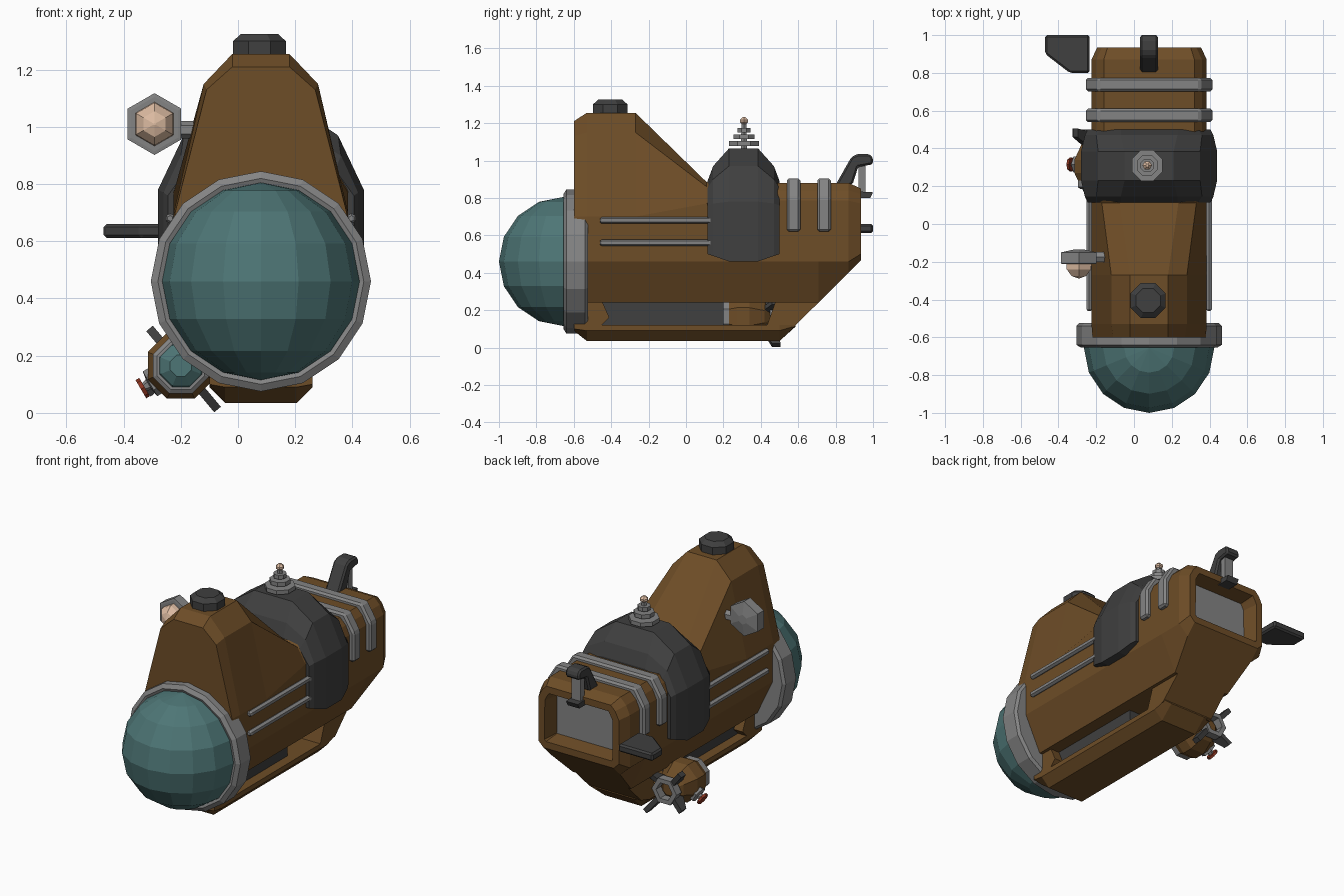
import bpy, bmesh, math
from mathutils import Vector

cube = bpy.data.objects.get("Cube")
if cube:
    bpy.data.objects.remove(cube, do_unlink=True)

CX = 0.08  # centre line of the vessel


def material(name, r, g, b):
    m = bpy.data.materials.new(name)
    m.use_nodes = True
    m.diffuse_color = (r, g, b, 1)
    m.node_tree.nodes["Principled BSDF"].inputs["Base Color"].default_value = (r, g, b, 1)
    return m


brown = material("brown_paint", 0.155, 0.074, 0.02)
dark = material("dark_metal", 0.05, 0.05, 0.05)
grey = material("grey_metal", 0.23, 0.23, 0.23)
teal = material("teal_glass", 0.075, 0.18, 0.18)
beige = material("lamp_beige", 0.72, 0.5, 0.36)
red = material("valve_red", 0.25, 0.035, 0.015)


def finish(name, bm, mats, bevel=0):
    bmesh.ops.recalc_face_normals(bm, faces=bm.faces)
    me = bpy.data.meshes.new(name)
    bm.to_mesh(me)
    bm.free()
    for m in mats:
        me.materials.append(m)
    ob = bpy.data.objects.new(name, me)
    bpy.context.collection.objects.link(ob)
    if bevel:
        mod = ob.modifiers.new("bevel", "BEVEL")
        mod.width, mod.segments = bevel, 1
    return ob


def skin(rings):
    """Bridge equal rings of points and cap both ends."""
    bm = bmesh.new()
    rows = [[bm.verts.new(p) for p in ring] for ring in rings]
    n = len(rows[0])
    for a, b in zip(rows, rows[1:]):
        for i in range(n):
            j = (i + 1) % n
            bm.faces.new((a[i], a[j], b[j], b[i]))
    bm.faces.new(rows[0])
    bm.faces.new(rows[-1])
    return bm


def sections(parts):
    """Mirror half profiles (half width, z) placed along y."""
    return [[(CX + w, y, z) for w, z in half] + [(CX - w, y, z) for w, z in reversed(half)]
            for y, half in parts]


def loft(name, parts, mat, bevel=0):
    return finish(name, skin(sections(parts)), [mat], bevel)


def prism(name, yz, half, mat, bevel=0, cx=CX):
    return finish(name, skin([[(cx + s, y, z) for y, z in yz] for s in (-half, half)]), [mat], bevel)


def lathe(name, origin, axis, profile, sides, mat, turn=0.0, bevel=0):
    """Revolve (radius, offset) pairs around an axis."""
    a, o = Vector(axis).normalized(), Vector(origin)
    u = Vector((0, 0, 1)) if abs(a.z) < 0.9 else Vector((1, 0, 0))
    v = a.cross(u).normalized()
    u = v.cross(a)
    angles = [turn + math.tau * i / sides for i in range(sides)]
    rings = [[o + a * h + r * (u * math.cos(t) + v * math.sin(t)) for t in angles] for r, h in profile]
    return finish(name, skin(rings), [mat], bevel)


# Main hull with the tall tower at the front
low = [(0.2, 0.24), (0.305, 0.46)]
tower = low + [(0.305, 0.7), (0.2, 1.15), (0.1, 1.255)]
stern = low + [(0.305, 0.785), (0.28, 0.84), (0.24, 0.88)]
hull = skin(sections([
    (-0.6, low + [(0.3, 0.7), (0.19, 1.13), (0.1, 1.21)]),
    (-0.53, tower), (-0.27, tower),
    (0.11, low + [(0.305, 0.77), (0.25, 0.86), (0.155, 0.885)]),
    (0.13, stern), (0.708, stern),
    (0.87, [(0.24, 0.4), (0.305, 0.46)] + stern[2:]),
    (0.935, [(0.24, 0.465), (0.275, 0.5), (0.275, 0.77), (0.25, 0.82), (0.22, 0.85)])]))
# Sunken stern opening with a grey back wall
hull.faces.ensure_lookup_table()
rear = hull.faces[-1]
bmesh.ops.recalc_face_normals(hull, faces=hull.faces)
bmesh.ops.inset_region(hull, faces=[rear], thickness=0.045)
bmesh.ops.inset_region(hull, faces=[rear], thickness=0.015, depth=-0.1)
rear.material_index = 1
finish("hull", hull, [brown, grey])

# Keel runner, posts and the dark core between them
keel = [(0.125, 0.035), (0.18, 0.09), (0.18, 0.12)]
loft("keel", [(-0.6, [(0.125, 0.09), (0.18, 0.1), (0.18, 0.12)]), (-0.53, keel), (0.5, keel),
              (0.586, [(0.125, 0.112), (0.175, 0.116), (0.18, 0.12)])], brown)
prism("keel_front_post", [(-0.6, 0.1), (-0.47, 0.1), (-0.41, 0.16), (-0.45, 0.25), (-0.6, 0.25)], 0.18, brown)
prism("keel_rear_post", [(0.43, 0.11), (0.576, 0.11), (0.708, 0.24), (0.7, 0.25), (0.48, 0.25)], 0.18, brown)
prism("keel_core", [(-0.45, 0.11), (0.2, 0.11), (0.2, 0.25), (-0.45, 0.25)], 0.12, dark)

# Front glass dome and its collar
bm = bmesh.new()
bmesh.ops.create_uvsphere(bm, u_segments=16, v_segments=8, radius=0.345)
bmesh.ops.translate(bm, verts=bm.verts, vec=(CX, -0.655, 0.46))
bmesh.ops.bisect_plane(bm, geom=bm.verts[:] + bm.edges[:] + bm.faces[:], plane_co=(0, -0.62, 0),
                       plane_no=(0, 1, 0), clear_outer=True)
finish("front_dome", bm, [teal])
lathe("dome_collar", (CX, -0.655, 0.46), (0, 1, 0),
      [(0.335, 0.01), (0.36, 0), (0.385, 0.015), (0.385, 0.115), (0.37, 0.13)], 16, grey)

# Dark cowl over the middle of the hull
cowl = [(0.115, [(0.325, 0.5), (0.325, 0.76), (0.26, 0.85), (0.15, 0.89)]),
        (0.145, [(0.34, 0.49), (0.34, 0.77), (0.28, 0.9), (0.15, 0.97)]),
        (0.23, [(0.36, 0.46), (0.36, 0.78), (0.27, 0.97), (0.13, 1.065)])]
loft("middle_cowl", cowl + [(0.615 - y, half) for y, half in reversed(cowl)], dark)

# Stern bands
for i, y in enumerate((0.575, 0.738)):
    half = [(0.335, 0.62), (0.335, 0.8), (0.27, 0.905)]
    loft(f"stern_band_{i + 1}", [(y - 0.036, half), (y + 0.036, half)], grey, 0.012)

# Side rails
for side, s in (("left", 1), ("right", -1)):
    for level, z in (("upper", 0.68), ("lower", 0.56)):
        lathe(f"{side}_{level}_rail", (CX + s * 0.317, -0.46, z), (0, 1, 0),
              [(0.01, 0), (0.018, 0.01), (0.018, 0.61), (0.01, 0.62)], 6, grey)

# Tower hatch
lathe("tower_hatch", (CX - 0.005, -0.405, 1.24), (0, 0, 1),
      [(0.1, 0), (0.1, 0.06), (0.07, 0.085)], 8, dark, math.pi / 8)

# Stacked mast with a beacon
for i, (r, z) in enumerate(((0.088, 1.078), (0.06, 1.115), (0.038, 1.15))):
    lathe(f"mast_disc_{i + 1}", (0.07, 0.31, z), (0, 0, 1), [(r, 0), (r, 0.025)], 8, grey, math.pi / 8)
lathe("mast_stem", (0.07, 0.31, 1.05), (0, 0, 1), [(0.02, 0), (0.015, 0.15)], 6, grey)
lathe("mast_beacon", (0.07, 0.31, 1.19), (0, 0, 1),
      [(0.008, 0), (0.025, 0.015), (0.025, 0.027), (0.008, 0.042)], 6, beige)

# Stern hook
prism("stern_hook", [(0.8, 0.87), (0.885, 1.02), (0.92, 1.035), (0.98, 1.035), (1, 1.015),
                     (1, 0.98), (0.92, 0.965), (0.89, 0.87)], 0.047, dark, 0.01)
prism("stern_hook_post", [(0.922, 0.83), (0.96, 0.83), (0.96, 0.98), (0.922, 0.98)], 0.03, grey)
prism("stern_hook_foot", [(0.91, 0.8), (0.985, 0.8), (1, 0.83), (0.91, 0.835)], 0.04, dark)

# Single horizontal stern fin
outline = [(-0.235, 0.8), (-0.34, 0.8), (-0.47, 0.9), (-0.47, 1), (-0.235, 1)]
finish("stern_fin", skin([[(x, y, z) for x, y in outline] for z in (0.612, 0.66)]), [dark], 0.01)

# Search lamp beside the tower
lamp = (-0.292, -0.21, 1.01)
lathe("lamp_housing", lamp, (0, 1, 0), [(0.095, -0.002), (0.108, 0), (0.108, 0.06), (0.03, 0.075)], 6, grey)
lathe("lamp_lens", lamp, (0, -1, 0), [(0.077, 0), (0.074, 0.03), (0.045, 0.065), (0.004, 0.078)], 6, beige)
lathe("lamp_arm", (-0.24, -0.175, 0.99), (1, 0, 0), [(0.03, 0), (0.03, 0.15)], 6, grey)

# Small pod docked on the right
px, pz = -0.2, 0.165
lathe("pod_body", (px, 0.22, pz), (0, 1, 0),
      [(0.1, 0), (0.125, 0.05), (0.125, 0.12), (0.085, 0.2), (0.04, 0.24)], 8, brown, math.pi / 8)
lathe("pod_collar", (px, 0.185, pz), (0, 1, 0), [(0.09, 0), (0.105, 0.01), (0.105, 0.045)], 8, grey, math.pi / 8)
lathe("pod_window", (px, 0.195, pz), (0, -1, 0), [(0.085, 0), (0.075, 0.02), (0.04, 0.045)], 8, teal, math.pi / 8)

# Pod propeller duct, an open six-sided ring
duct = finish("pod_duct", bmesh.new(), [grey])
bm = bmesh.new()
loops = [[bm.verts.new((px + r * math.cos(k * math.pi / 3), y, pz + r * math.sin(k * math.pi / 3)))
          for k in range(6)] for r, y in ((0.085, 0.45), (0.085, 0.5), (0.055, 0.5), (0.055, 0.45))]
for a, b in zip(loops, loops[1:] + loops[:1]):
    for i in range(6):
        bm.faces.new((a[i], a[(i + 1) % 6], b[(i + 1) % 6], b[i]))
bmesh.ops.recalc_face_normals(bm, faces=bm.faces)
bm.to_mesh(duct.data)
bm.free()

# Pod fins
for i, (angle, reach) in enumerate(((-50, 0.2), (40, 0.12), (130, 0.17), (220, 0.15))):
    d = Vector((math.cos(math.radians(angle)), 0, math.sin(math.radians(angle))))
    t = Vector((-d.z, 0, d.x)) * 0.015
    shape = [(0.03, 0.38), (reach, 0.46), (reach, 0.505), (0.07, 0.49)]
    finish(f"pod_fin_{i + 1}", skin([[Vector((px, y, pz)) + d * r + t * s for r, y in shape]
                                     for s in (-1, 1)]), [dark])

# Pod valve
out = Vector((-0.85, 0, -0.5)).normalized()
base = Vector((px, 0.315, pz))
lathe("pod_valve_seat", base, out, [(0.05, 0.08), (0.05, 0.125), (0.02, 0.13), (0.015, 0.15)], 6, grey)
lathe("pod_valve_wheel", base, out, [(0.037, 0.147), (0.037, 0.162)], 8, red)
